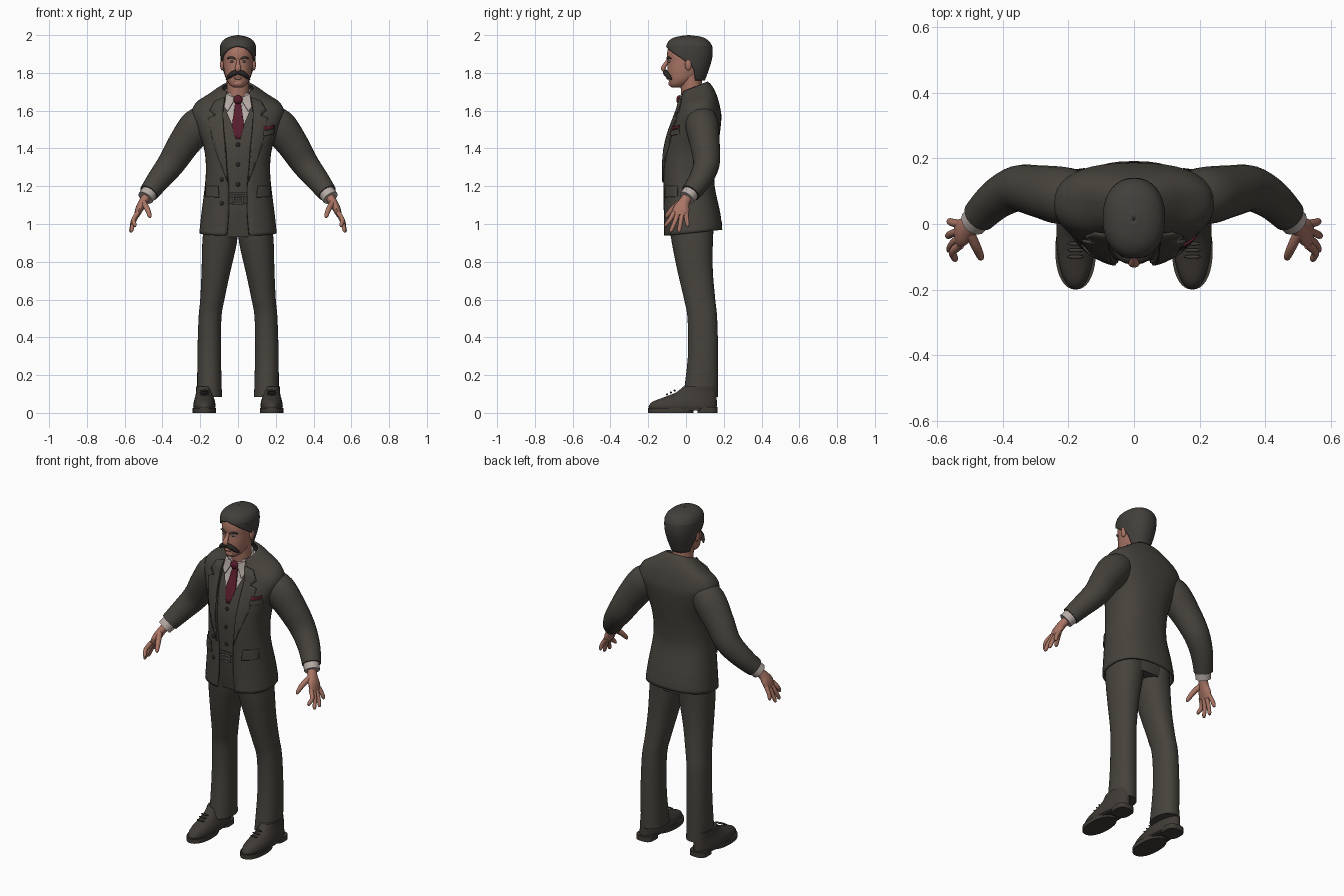
import bpy
import bmesh
from math import sin, cos, pi, asin, copysign
from mathutils import Vector

cube = bpy.data.objects.get("Cube")
if cube:
    bpy.data.objects.remove(cube)


def material(name, red, green, blue):
    mat = bpy.data.materials.new(name)
    mat.use_nodes = True
    mat.diffuse_color = (red, green, blue, 1)
    shader = mat.node_tree.nodes["Principled BSDF"]
    shader.inputs["Base Color"].default_value = (red, green, blue, 1)
    shader.inputs["Roughness"].default_value = 0.8
    return mat


suit = material("charcoal suit", .062, .056, .046)
skin = material("skin", .40, .18, .13)
linen = material("shirt linen", .47, .41, .38)
wine = material("wine silk", .10, .012, .025)
hair = material("dark hair", .055, .05, .044)
whisker = material("moustache brown", .025, .021, .019)
leather = material("shoe leather", .05, .043, .036)
metal = material("buckle metal", .22, .20, .18)
eye = material("eye grey", .35, .38, .38)


# ---------- helpers ----------
def smooth(rows, steps=4):
    """Catmull-Rom interpolation of rows of numbers."""
    out = []
    last = len(rows) - 1
    for i in range(last):
        p0, p1, p2, p3 = (rows[min(max(k, 0), last)] for k in range(i - 1, i + 3))
        for s in range(steps):
            t = s / steps
            out.append([b + t * (c - a + t * (2 * a - 5 * b + 4 * c - d + t * (3 * b - a - 3 * c + d))) / 2
                        for a, b, c, d in zip(p0, p1, p2, p3)])
    return out + [list(rows[-1])]


def finish(name, bm, mat, mirror=False, thick=0, offset=-1):
    mesh = bpy.data.meshes.new(name)
    bm.to_mesh(mesh)
    bm.free()
    mesh.materials.append(mat)
    mesh.shade_smooth()
    mesh.set_sharp_from_angle(angle=pi / 4)
    obj = bpy.data.objects.new(name, mesh)
    bpy.context.collection.objects.link(obj)
    if mirror:
        obj.modifiers.new("Mirror", "MIRROR").use_mirror_merge = False
    if thick:
        shell = obj.modifiers.new("Thickness", "SOLIDIFY")
        shell.thickness, shell.offset = thick, offset
    return obj


def loft(name, rings, mat, cap=True, tilt=None, **options):
    bm = bmesh.new()
    loops = [[bm.verts.new(p) for p in ring] for ring in rings]
    for low, high in zip(loops, loops[1:]):
        for i in range(len(low) - 1):
            bm.faces.new((low[i], low[i + 1], high[i + 1], high[i]))
    if cap:
        bm.faces.new(loops[0][-2::-1])
        bm.faces.new(loops[-1][:-1])
    if tilt:
        for v in bm.verts:
            v.co.z += tilt(v.co)
    bmesh.ops.remove_doubles(bm, verts=bm.verts, dist=.0001)
    return finish(name, bm, mat, **options)


def arc(z, half, front, back, start=0, power=2.0, x=0, count=36):
    """Level ring from the front, round the back, leaving an opening."""
    mid, depth = (front + back) / 2, (back - front) / 2
    ring = []
    for i in range(count + 1):
        u = start + (2 * pi - 2 * start) * i / count
        s, c = sin(u), cos(u)
        ring.append((x + half * copysign(abs(s) ** (2 / power), s),
                     mid - depth * copysign(abs(c) ** (2 / power), c), z))
    return ring


def limb(name, path, mat, count=16, **options):
    """Tube along rows of x, y, z, radius along y, other radius."""
    rows = smooth(path)
    points = [Vector(r[:3]) for r in rows]
    rings = []
    for i, (p, r) in enumerate(zip(points, rows)):
        along = (points[min(i + 1, len(points) - 1)] - points[max(i - 1, 0)]).normalized()
        axis = Vector((0, 1, 0))
        side = (axis - along * axis.dot(along)).normalized()
        other = along.cross(side)
        rings.append([p + side * r[3] * cos(2 * pi * k / count) + other * r[4] * sin(2 * pi * k / count)
                      for k in range(count + 1)])
    return loft(name, rings, mat, **options)


def blob(name, place, size, mat, mirror=False):
    bm = bmesh.new()
    bmesh.ops.create_uvsphere(bm, u_segments=16, v_segments=10, radius=1)
    for v in bm.verts:
        v.co = Vector(place) + v.co * Vector(size)
    return finish(name, bm, mat, mirror)


# ---------- torso shape shared by the clothes: z, half width, front, back, opening ----------
P = 2.4
torso = smooth([(.95, .205, -.12, .192, .06), (1.05, .195, -.12, .183, .05), (1.2, .176, -.122, .152, .05),
                (1.3, .17, -.126, .155, .06), (1.4, .18, -.12, .168, .066), (1.5, .215, -.093, .182, .076),
                (1.58, .245, -.06, .187, .08), (1.635, .225, -.042, .172, .076), (1.68, .15, -.035, .148, .07),
                (1.725, .085, -.03, .115, .062)])


def garment(name, low, high, inset, opening, mat, **options):
    rings = []
    for z, half, front, back, gap in torso:
        if low <= z <= high:
            half -= inset
            start = asin(min(1, opening(z, gap) / half) ** (P / 2))
            rings.append(arc(z, half, front + inset, back - inset, start, P))
    return loft(name, rings, mat, **options)


def chest(x, z):
    """Depth of the jacket front at a point."""
    upper = next((i for i, r in enumerate(torso) if r[0] >= z), len(torso) - 1)
    a, b = torso[max(upper - 1, 0)], torso[upper]
    t = min(1, (z - a[0]) / max(b[0] - a[0], .001))
    half, front, back = (a[k] + t * (b[k] - a[k]) for k in (1, 2, 3))
    fall = max(0, 1 - min(1, abs(x) / half) ** P) ** (1 / P)
    return (front + back) / 2 - fall * (back - front) / 2


def drape(name, outline, mat, lift, mirror=False):
    """Thin plate cut to an x, z outline and laid over the chest."""
    bm = bmesh.new()
    bm.faces.new([bm.verts.new((x, 0, z)) for x, z in outline])
    for axis in (0, 2):
        values = [v.co[axis] for v in bm.verts]
        low, high = min(values), max(values)
        for i in range(1, 8):
            spot, normal = Vector(), Vector()
            spot[axis], normal[axis] = low + (high - low) * i / 8, 1
            bmesh.ops.bisect_plane(bm, geom=bm.verts[:] + bm.edges[:] + bm.faces[:], plane_co=spot, plane_no=normal)
    for v in bm.verts:
        v.co.y = chest(v.co.x, v.co.z) - lift
    return finish(name, bm, mat, mirror, thick=.007, offset=0)


# ---------- clothes on the torso ----------
def jacket_tilt(co):
    if co.z < 1:
        return .1 * co.y
    return .4 * (co.y - .04) * min(1, max(0, (co.z - 1.6) / .1))


garment("jacket", .9, 1.8, 0, lambda z, gap: gap, suit, cap=False, tilt=jacket_tilt, thick=.012)
garment("waistcoat", 1.13, 1.66, .011, lambda z, gap: max(0, (z - 1.455) * .43), suit, cap=False)
garment("shirt", 1.3, 1.7, .021, lambda z, gap: 0, linen)

collar = [arc(z, a, f, b) for z, a, f, b in
          ((1.62, .078, -.03, .11), (1.66, .07, -.027, .103), (1.70, .066, -.024, .098))]
loft("shirt_collar", collar, linen, cap=False, tilt=lambda co: .5 * (co.y - .03), thick=.008)
drape("collar_points", [(.012, 1.665), (.062, 1.69), (.073, 1.62), (.055, 1.595)], linen, -.006, True)
drape("tie", [(-.014, 1.65), (.014, 1.65), (.032, 1.52), (.012, 1.45), (-.012, 1.45), (-.032, 1.52)], wine, -.014)
blob("tie_knot", (0, -.035, 1.658), (.024, .016, .024), wine)

drape("lapels", [(.07, 1.67), (.12, 1.655), (.15, 1.6), (.122, 1.575), (.158, 1.56), (.13, 1.42),
                 (.055, 1.22), (.062, 1.32), (.076, 1.5), (.08, 1.6)], suit, .003, True)
drape("pocket_flaps", [(.105, 1.2), (.168, 1.2), (.172, 1.145), (.1, 1.14)], suit, .004, True)
drape("breast_pocket", [(.135, 1.492), (.19, 1.505), (.19, 1.475), (.135, 1.465)], suit, .004)
drape("pocket_square", [(.136, 1.495), (.19, 1.508), (.19, 1.525), (.165, 1.515), (.138, 1.518)], wine, .003)
for z in (1.42, 1.315, 1.21):
    blob("waistcoat_button", (0, chest(0, z) + .01, z), (.011, .005, .011), whisker)
for z in (1.235, 1.11):
    blob("jacket_button", (-.085, chest(.085, z), z), (.011, .006, .011), whisker)

# ---------- trousers, belt and shoes ----------
hips = smooth([(.93, .16, -.08, .142), (1.0, .178, -.092, .15), (1.08, .172, -.102, .15), (1.16, .155, -.105, .13)])
loft("trouser_hips", [arc(*row, power=P) for row in hips], suit)
legs = smooth([(.085, .085, .216, -.015, .17), (.3, .09, .215, .01, .17), (.5, .088, .209, .008, .165),
               (.6, .072, .2, -.01, .155), (.75, .04, .193, -.045, .142), (.9, .006, .189, -.075, .142),
               (1.0, 0, .18, -.088, .148)])
loft("trouser_legs", [arc(z, (outer - inner) / 2, front, back, 0, 2.2, (inner + outer) / 2)
                      for z, inner, outer, front, back in legs], suit, mirror=True)
loft("belt", [arc(z, .165, -.113, .135, power=P) for z in (1.105, 1.145)], leather)
for x in (-.024, .024):
    blob("buckle_side", (x, -.115, 1.125), (.005, .005, .022), metal)
for z in (1.106, 1.125, 1.144):
    blob("buckle_bar", (0, -.115, z), (.026, .005, .004), metal)

shoes = smooth([(.02, .055, -.192, .16), (.035, .059, -.198, .163), (.06, .056, -.175, .163),
                (.085, .049, -.11, .162), (.11, .044, -.05, .16), (.14, .044, -.015, .155)])
loft("shoes", [arc(*row, power=2.2, x=.178) for row in shoes], leather, mirror=True)
loft("soles", [arc(z, .062, -.2, .04, power=2.2, x=.178) for z in (0, .026)], leather, mirror=True)
loft("sole_waists", [arc(z, .05, -.12, .15, x=.178) for z in (.012, .028)], leather, mirror=True)
loft("heels", [arc(z, .052, .06, .168, power=3, x=.178) for z in (0, .03)], leather, mirror=True)
for y, z in ((-.1, .098), (-.08, .108), (-.06, .118)):
    blob("laces", (.178, y, z), (.026, .006, .005), leather, True)

# ---------- arms and hands ----------
limb("sleeves", [(.14, .08, 1.585, .07, .055), (.21, .085, 1.525, .088, .092), (.29, .1, 1.42, .079, .084),
                 (.355, .108, 1.318, .07, .073), (.42, .075, 1.235, .061, .062), (.472, .025, 1.165, .052, .052)],
     suit, count=24, mirror=True)
limb("shirt_cuffs", [(.455, .04, 1.185, .045, .045), (.49, .004, 1.138, .043, .043)], linen, mirror=True)
limb("palms", [(.478, .015, 1.155, .026, .024), (.503, -.01, 1.115, .03, .023), (.522, -.024, 1.08, .043, .021),
               (.536, -.033, 1.045, .042, .014)], skin, mirror=True)
fingers = {"index": (-.064, .546, -.106, .985), "middle": (-.042, .563, -.078, .957),
           "ring": (-.021, .567, -.036, .957), "little": (0, .562, .008, .985)}
for finger, (y, x, tip, z) in fingers.items():
    limb(finger + "_fingers", [(.53, y, 1.06, .013, .013), (.553, (y + tip) / 2, (z + 1.06) / 2, .012, .012),
                               (x, tip, z + .01, .01, .01), (x, tip, z, .004, .004)],
         skin, count=10, mirror=True)
limb("thumbs", [(.505, -.02, 1.12, .016, .016), (.482, -.068, 1.083, .015, .015),
                (.468, -.1, 1.045, .011, .011), (.466, -.105, 1.032, .004, .004)], skin, count=10, mirror=True)

# ---------- head ----------
limb("neck", [(0, .04, 1.62, .058, .06), (0, .03, 1.7, .056, .058), (0, .025, 1.8, .06, .062)], skin, count=24)
head = smooth([(1.722, .02, -.075, -.03), (1.735, .042, -.086, 0), (1.765, .061, -.092, .05),
               (1.81, .073, -.098, .1), (1.86, .079, -.097, .118), (1.9, .081, -.1, .122),
               (1.94, .077, -.09, .115), (1.975, .05, -.05, .085)])
loft("head", [arc(*row, power=2.2) for row in head], skin)
cut = smooth([(1.76, .066, -.085, .1, 2.0), (1.82, .084, -.1, .122, 1.8), (1.87, .092, -.105, .137, 1.35),
              (1.905, .095, -.106, .141, .85), (1.93, .095, -.106, .14, .4), (1.945, .094, -.104, .137, 0),
              (1.97, .081, -.09, .12, 0), (1.99, .05, -.055, .085, 0), (2.0, .004, .01, .018, 0)])
loft("hair", [arc(z, a, f, b, max(0, start), 2.2) for z, a, f, b, start in cut], hair, cap=False, thick=.015)
limb("nose", [(0, -.09, 1.873, .008, .008), (0, -.106, 1.85, .01, .01), (0, -.121, 1.823, .012, .017),
              (0, -.11, 1.806, .006, .01)], skin)
limb("moustache", [(-.004, -.108, 1.806, .012, .012), (.025, -.106, 1.797, .014, .014),
                   (.05, -.089, 1.778, .011, .01), (.063, -.077, 1.765, .003, .003)], whisker, mirror=True)
blob("lower_lip", (0, -.096, 1.772), (.022, .009, .007), skin)
blob("chin", (0, -.079, 1.745), (.026, .014, .018), skin)
blob("eyes", (.032, -.087, 1.86), (.012, .009, .006), eye, True)
blob("pupils", (.032, -.0945, 1.86), (.004, .003, .005), whisker, True)
limb("eyebrows", [(.014, -.098, 1.873, .005, .004), (.034, -.095, 1.882, .006, .006),
                  (.056, -.08, 1.876, .004, .003)], hair, mirror=True)
blob("ears", (.084, .012, 1.845), (.011, .018, .032), skin, True)
